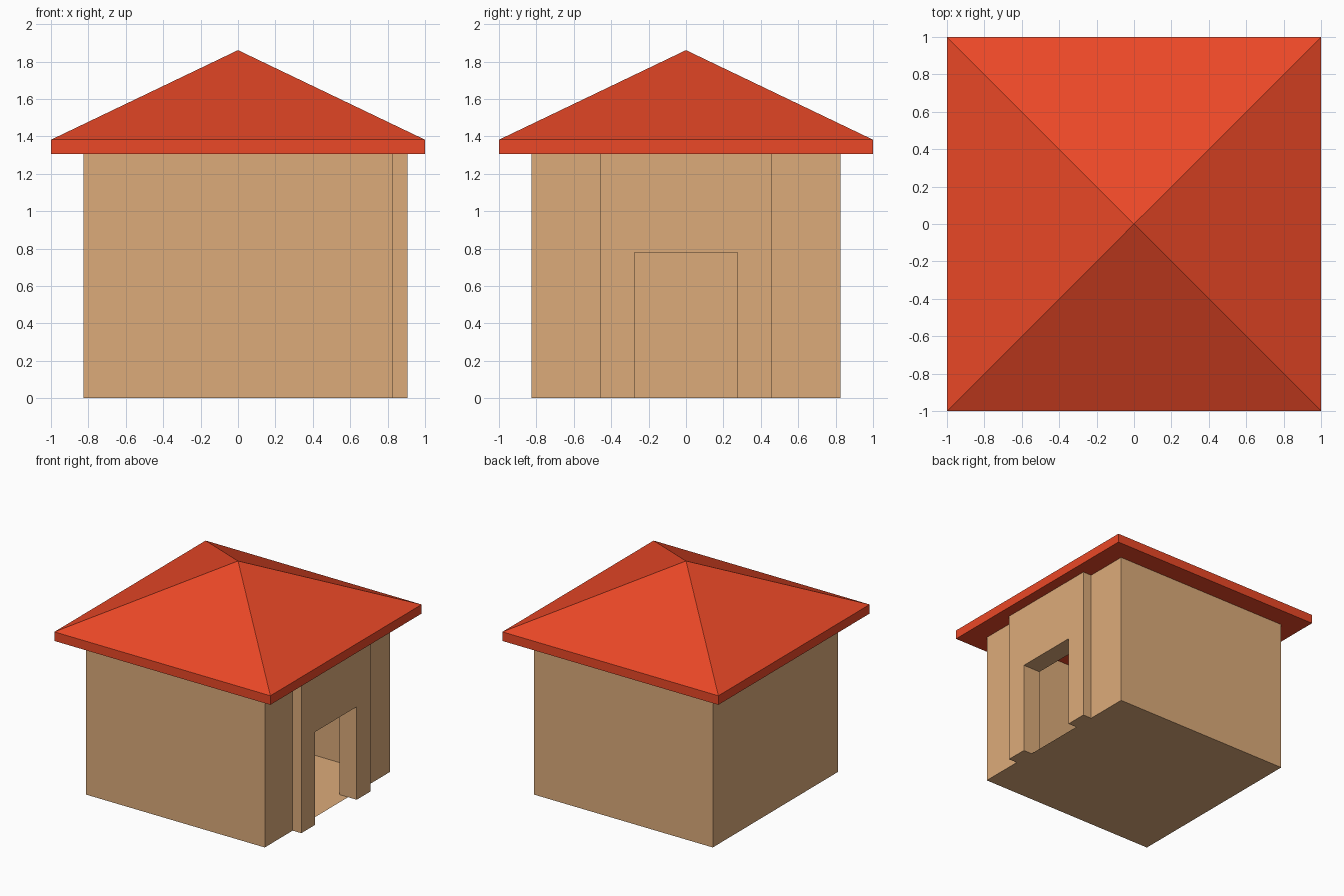
import bpy, bmesh

if "Cube" in bpy.data.objects:
    bpy.data.objects.remove(bpy.data.objects["Cube"])

OUT, INN, ROOF_Z = 0.827, 0.746, 1.306
PORCH_X, PORCH_Y = 0.907, 0.458
DOOR_Y, DOOR_Z = 0.275, 0.778


def material(name, color):
    m = bpy.data.materials.new(name)
    m.diffuse_color = color
    m.use_nodes = True
    m.node_tree.nodes["Principled BSDF"].inputs["Base Color"].default_value = m.diffuse_color
    return m


def prism(name, outline, z0, height, mat=None):
    """Plan outline extruded upward; height 0 leaves a flat sheet."""
    bm = bmesh.new()
    face = bm.faces.new([bm.verts.new((x, y, z0)) for x, y in outline])
    if height:
        ext = bmesh.ops.extrude_face_region(bm, geom=[face])
        top = [v for v in ext["geom"] if isinstance(v, bmesh.types.BMVert)]
        bmesh.ops.translate(bm, verts=top, vec=(0, 0, height))
        bmesh.ops.recalc_face_normals(bm, faces=bm.faces)
    me = bpy.data.meshes.new(name)
    bm.to_mesh(me)
    bm.free()
    ob = bpy.data.objects.new(name, me)
    bpy.context.collection.objects.link(ob)
    if mat:
        me.materials.append(mat)
    return ob


def rect(x0, x1, y):
    return [(x0, -y), (x1, -y), (x1, y), (x0, y)]


def cut(ob, cutter):
    mod = ob.modifiers.new("opening", 'BOOLEAN')
    mod.operation, mod.solver, mod.object = 'DIFFERENCE', 'EXACT', cutter
    bpy.context.view_layer.objects.active = ob
    bpy.ops.object.modifier_apply(modifier=mod.name)
    bpy.data.objects.remove(cutter)


def plan(body_x, body_y, bump_x, bump_y):
    """Square room with a rectangular projection on its right side."""
    half = [(-body_x, -body_y), (body_x, -body_y), (body_x, -bump_y), (bump_x, -bump_y)]
    return half + [(x, -y) for x, y in reversed(half)]


tan = material("plaster", (0.72, 0.41, 0.195, 1))
red = material("roof_red", (0.83, 0.065, 0.02, 1))

# Hollow walls with the door surround, open at the doorway
walls = prism("walls", plan(OUT, OUT, PORCH_X, PORCH_Y), 0, ROOF_Z, tan)
cut(walls, prism("room_cutter", rect(-INN, INN, INN), -0.5, 3))
cut(walls, prism("door_cutter", rect(0.5, 1.2, DOOR_Y), -0.5, 0.5 + DOOR_Z))

# Floor sheet including the threshold
prism("floor", plan(INN, INN, OUT, DOOR_Y), 0, 0, tan)

# Roof: thin eaves slab rising to a central point
roof = prism("roof", rect(-1, 1, 1), ROOF_Z, 0.076, red)
bm = bmesh.new()
bm.from_mesh(roof.data)
bm.faces.ensure_lookup_table()
top = max(bm.faces, key=lambda f: f.calc_center_median().z)
peak = bmesh.ops.poke(bm, faces=[top])["verts"][0]
peak.co.z = 1.861
bm.to_mesh(roof.data)
bm.free()
